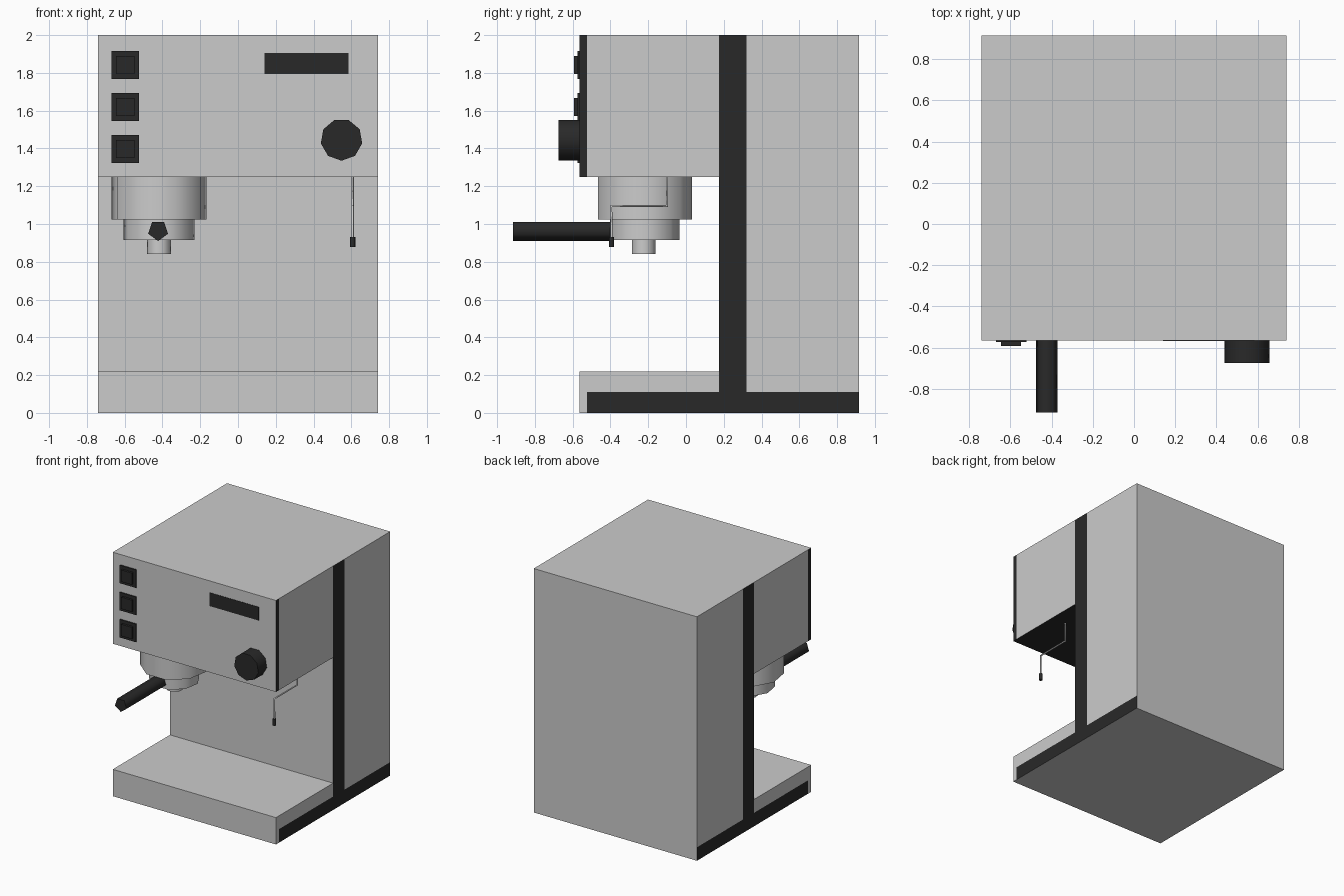
import bpy, bmesh, math
from mathutils import Matrix, Vector

if "Cube" in bpy.data.objects:
    bpy.data.objects.remove(bpy.data.objects["Cube"])

dark = bpy.data.materials.new("dark_plastic")
dark.diffuse_color = (0.022, 0.022, 0.022, 1)
dark.use_nodes = True
dark.node_tree.nodes["Principled BSDF"].inputs["Base Color"].default_value = dark.diffuse_color
grey = bpy.data.materials.new("grey_metal")
grey.diffuse_color = (0.8, 0.8, 0.8, 1)
grey.use_nodes = True
grey.node_tree.nodes["Principled BSDF"].inputs["Base Color"].default_value = grey.diffuse_color


def add_object(name, bm, mats=()):
    mesh = bpy.data.meshes.new(name)
    bmesh.ops.recalc_face_normals(bm, faces=bm.faces)
    bm.to_mesh(mesh)
    bm.free()
    for m in mats:
        mesh.materials.append(m)
    ob = bpy.data.objects.new(name, mesh)
    bpy.context.collection.objects.link(ob)
    return ob


def box(name, lo, hi, mats=()):
    lo, hi = Vector(lo), Vector(hi)
    bm = bmesh.new()
    bmesh.ops.create_cube(bm, size=1, matrix=Matrix.Translation((lo + hi) / 2)
                          @ Matrix.Diagonal((*(hi - lo), 1)))
    return add_object(name, bm, mats)


def prism(name, sides, r, centre, length, along_y=False, mats=()):
    """Smooth-sided, flat-capped cylinder; one corner points to +y (or down)."""
    rot = Matrix.Rotation(-math.pi / 2, 4, 'X') if along_y else Matrix()
    bm = bmesh.new()
    bmesh.ops.create_cone(bm, cap_ends=True, segments=sides, radius1=r, radius2=r,
                          depth=length, matrix=Matrix.Translation(centre) @ rot)
    axis = 1 if along_y else 2
    bm.normal_update()
    for f in bm.faces:
        f.smooth = abs(f.normal[axis]) < 0.5
    for e in bm.edges:
        e.smooth = all(f.smooth for f in e.link_faces)
    return add_object(name, bm, mats)


# Housing: C-shaped side profile extruded across the width
W, FRONT, WALL, BACK = 0.74, -0.565, 0.175, 0.915
profile = [(FRONT, 0), (BACK, 0), (BACK, 2), (FRONT, 2),
           (FRONT, 1.25), (WALL, 1.25), (WALL, 0.22), (FRONT, 0.22)]
bm = bmesh.new()
face = bm.faces.new([bm.verts.new((-W, y, z)) for y, z in profile])
ext = bmesh.ops.extrude_face_region(bm, geom=[face])
bmesh.ops.translate(bm, vec=(2 * W, 0, 0),
                    verts=[v for v in ext["geom"] if isinstance(v, bmesh.types.BMVert)])
bmesh.ops.recalc_face_normals(bm, faces=bm.faces)
# Cut the seams of the dark side trim
for axis, pos in ((1, WALL), (1, 0.32), (1, -0.525), (2, 0.11)):
    co, no = Vector(), Vector()
    co[axis], no[axis] = pos, 1
    bmesh.ops.bisect_plane(bm, geom=bm.verts[:] + bm.edges[:] + bm.faces[:],
                           plane_co=co, plane_no=no, dist=1e-5)
# Paint post strip, base strip, front panel edge and head underside dark
for f in bm.faces:
    c, n = f.calc_center_median(), f.normal
    if abs(n.x) > 0.5:
        post = WALL < c.y < 0.32
        base = c.z < 0.11 and c.y > -0.525
        panel = c.y < -0.525 and c.z > 1.25
        f.material_index = int(post or base or panel)
    elif n.z < -0.5 and c.z > 1:
        f.material_index = 1
add_object("housing", bm, [grey, dark])

# Brew group and portafilter
GX, GY = -0.418, -0.225
prism("brew_head", 9, 0.256, (GX, GY, 1.1375), 0.225)
prism("filter_basket", 9, 0.19, (GX, GY, 0.97), 0.11)
prism("coffee_spout", 9, 0.0645, (GX, GY, 0.8775), 0.075)
prism("portafilter_handle", 5, 0.055, (-0.423, -0.6525, 0.965), 0.525, True, [dark])

# Control panel
for i in range(3):
    z = 1.842 - 0.2225 * i
    for name, h, y in (("button_frame", 0.074, -0.574), ("button_cap", 0.048, -0.592)):
        box(f"{name}_{i + 1}", (-0.597 - h, y, z - h), (-0.597 + h, FRONT, z + h), [dark])
box("display", (0.14, -0.568, 1.795), (0.585, FRONT, 1.905), [dark])
prism("control_knob", 9, 0.111, (0.548, -0.62, 1.446), 0.11, True, [dark])

# Steam wand
curve = bpy.data.curves.new("steam_wand", 'CURVE')
curve.dimensions = '3D'
curve.bevel_depth, curve.bevel_resolution = 0.007, 1
path = [(0.607, -0.1, 1.26), (0.607, -0.1, 1.095), (0.607, -0.395, 1.095), (0.607, -0.395, 0.92)]
spline = curve.splines.new('POLY')
spline.points.add(len(path) - 1)
for p, co in zip(spline.points, path):
    p.co = (*co, 1)
bpy.context.collection.objects.link(bpy.data.objects.new("steam_wand", curve))
prism("steam_tip", 9, 0.014, (0.607, -0.395, 0.905), 0.054, mats=[dark])
